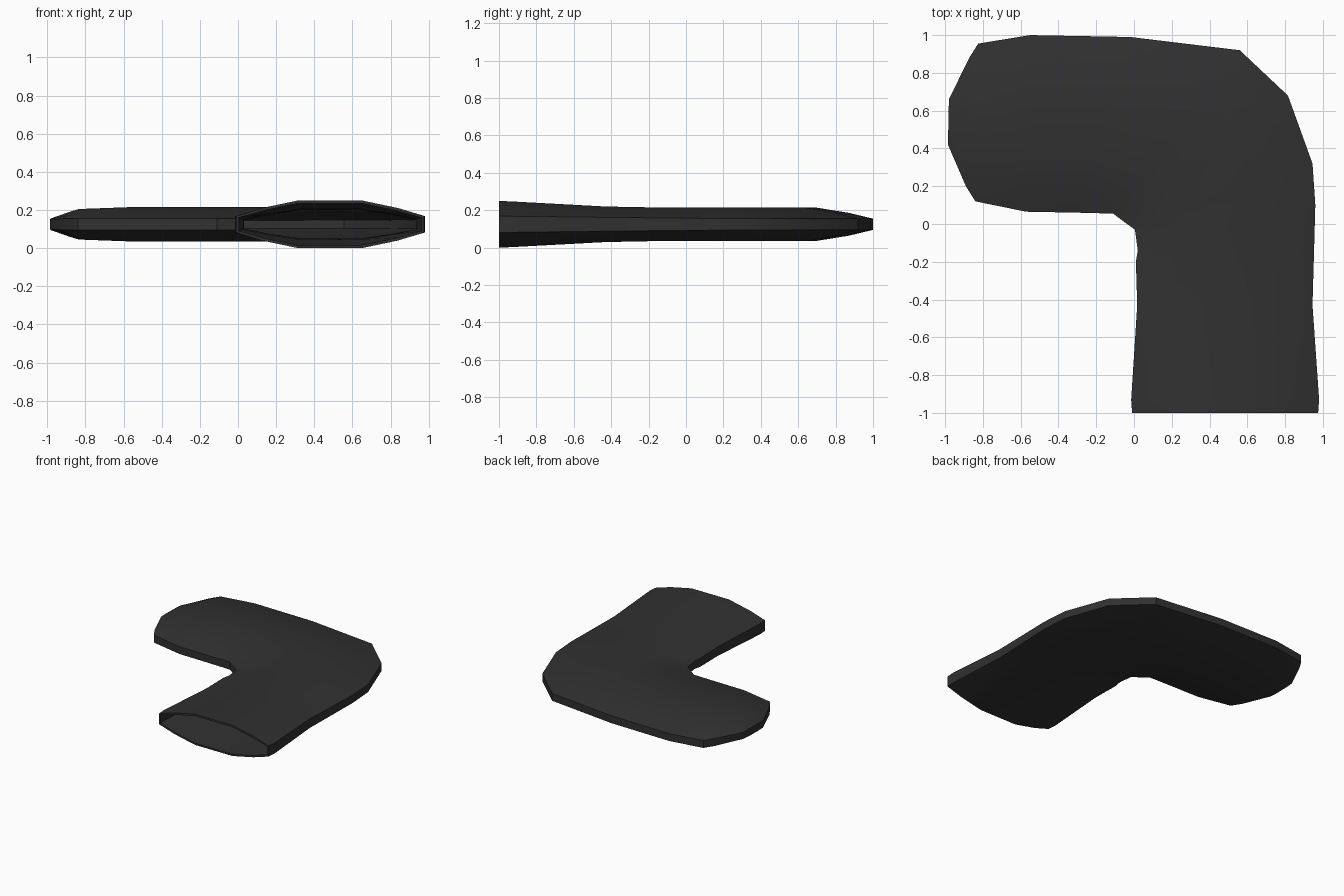
import bpy, bmesh

if "Cube" in bpy.data.objects:
    bpy.data.objects.remove(bpy.data.objects["Cube"])

fabric = bpy.data.materials.new("charcoal_fabric")
fabric.diffuse_color = (0.03, 0.03, 0.031, 1)
fabric.use_nodes = True
fabric.node_tree.nodes["Principled BSDF"].inputs["Base Color"].default_value = fabric.diffuse_color

# Ribs across the sleeve: inner edge xy, outer edge xy, edge and middle half-heights
ribs = [
    ((-0.010, -1.00), (0.975, -1.00), 0.043, 0.125),
    ((-0.015, -0.93), (0.980, -0.93), 0.043, 0.122),
    ((0.017, -0.43), (0.945, -0.43), 0.037, 0.095),
    ((0.010, -0.20), (0.953, -0.15), 0.034, 0.09),
    ((0.020, -0.14), (0.960, 0.10), 0.032, 0.09),
    ((0.005, -0.03), (0.945, 0.32), 0.031, 0.09),
    ((-0.050, 0.01), (0.815, 0.68), 0.03, 0.09),
    ((-0.110, 0.055), (0.560, 0.92), 0.03, 0.09),
    ((-0.300, 0.06), (-0.020, 0.99), 0.03, 0.09),
    ((-0.570, 0.065), (-0.550, 1.00), 0.03, 0.09),
    ((-0.840, 0.12), (-0.825, 0.955), 0.03, 0.08),
    ((-0.890, 0.20), (-0.872, 0.88), 0.03, 0.065),
    ((-0.985, 0.42), (-0.980, 0.66), 0.027, 0.03),
]
# Shape across a rib: position from inner to outer, share of the bulge
bulge = [(0, 0), (0.14, 0.52), (0.33, 1), (0.67, 1), (0.86, 0.52), (1, 0)]
MID_Z = 0.125

bm = bmesh.new()
loops = []
for a, b, edge, mid in ribs:
    loop = []
    for side, pts in ((1, bulge), (-1, bulge[::-1])):
        for t, w in pts:
            h = edge + (mid - edge) * w
            loop.append(bm.verts.new((a[0] + (b[0] - a[0]) * t,
                                      a[1] + (b[1] - a[1]) * t, MID_Z + side * h)))
    loops.append(loop)

# Skin between the ribs, open at the front mouth
n = len(loops[0])
for p, q in zip(loops, loops[1:]):
    for i in range(n):
        j = (i + 1) % n
        bm.faces.new((p[i], p[j], q[j], q[i]))
# Closed tip
for i in range(n // 2 - 1):
    v = loops[-1]
    bm.faces.new((v[i], v[i + 1], v[n - 2 - i], v[n - 1 - i]))
bmesh.ops.recalc_face_normals(bm, faces=bm.faces)
# Open shells can be recalculated inside out: the top must face up
top = max(bm.faces, key=lambda f: f.calc_center_median().z)
if top.normal.z < 0:
    bmesh.ops.reverse_faces(bm, faces=bm.faces)

mesh = bpy.data.meshes.new("bent_sleeve")
bm.to_mesh(mesh)
bm.free()
sleeve = bpy.data.objects.new("bent_sleeve", mesh)
bpy.context.collection.objects.link(sleeve)
mesh.materials.append(fabric)

# Cloth thickness, grown inwards
wall = sleeve.modifiers.new("wall", 'SOLIDIFY')
wall.thickness = 0.015
wall.offset = -1

bpy.context.view_layer.objects.active = sleeve
sleeve.select_set(True)
bpy.ops.object.modifier_apply(modifier="wall")
bpy.ops.object.shade_smooth_by_angle(angle=0.5)
